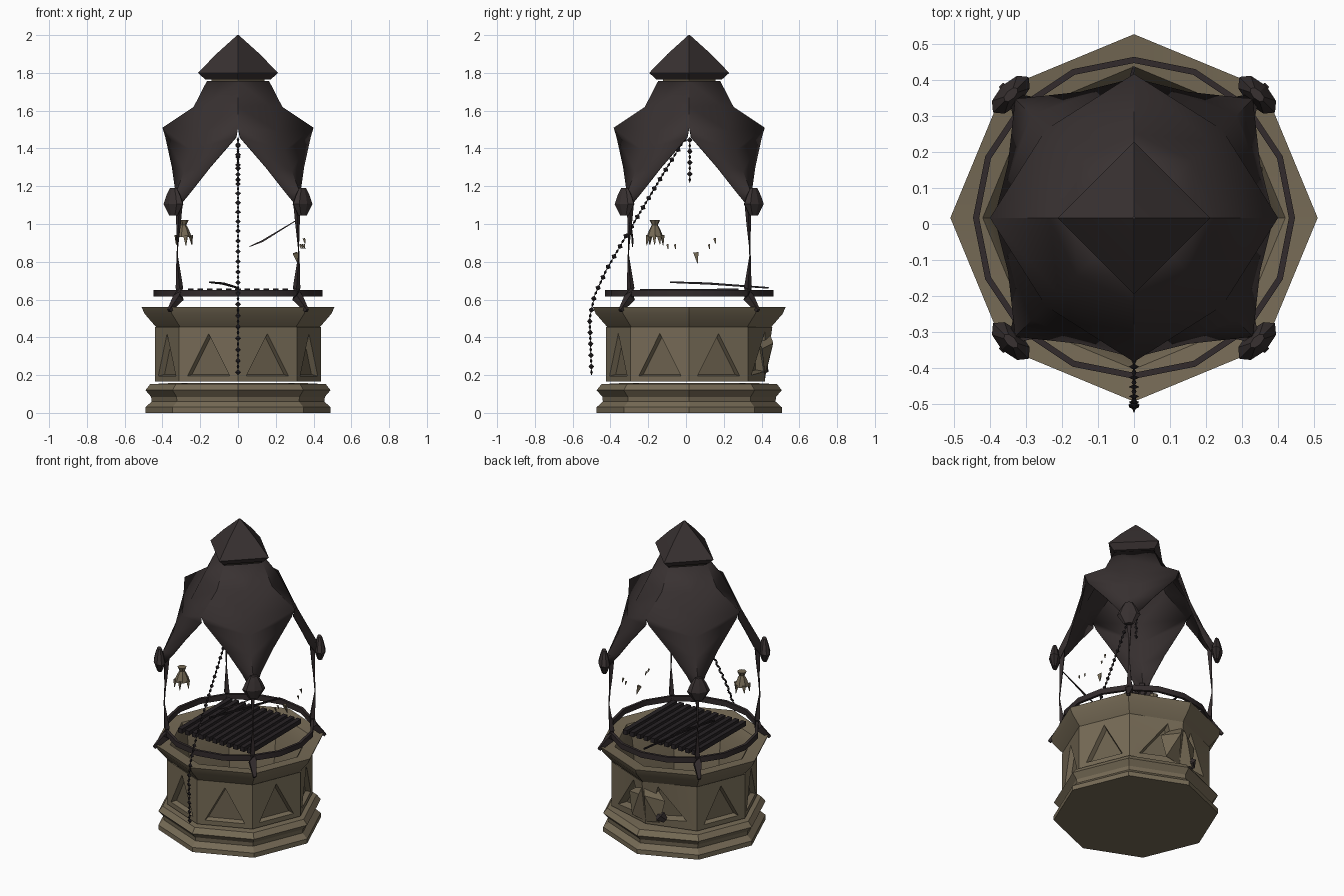
import bpy, bmesh, math, random
from mathutils import Vector, Matrix

random.seed(4)
if "Cube" in bpy.data.objects:
    bpy.data.objects.remove(bpy.data.objects["Cube"])

CY = 0.017  # centre line of the well


def material(name, rgb):
    m = bpy.data.materials.new(name)
    m.use_nodes = True
    m.diffuse_color = (*rgb, 1)
    bsdf = next(n for n in m.node_tree.nodes if n.type == 'BSDF_PRINCIPLED')
    bsdf.inputs["Base Color"].default_value = (*rgb, 1)
    bsdf.inputs["Roughness"].default_value = 0.9
    return m


STONE = material("brown_stone", (0.18, 0.145, 0.092))
PANEL = material("shaded_stone", (0.15, 0.121, 0.077))
CLOTH = material("dark_cloth", (0.04, 0.031, 0.031))
HOOP = material("worn_iron", (0.032, 0.024, 0.025))
IRON = material("black_iron", (0.02, 0.016, 0.018))


def build(name, verts, faces, mats, angle=30, offset=(0, CY, 0), indices=None):
    bm = bmesh.new()
    vs = [bm.verts.new(Vector(v) + Vector(offset)) for v in verts]
    for i, f in enumerate(faces):
        face = bm.faces.new([vs[j] for j in f])
        face.material_index = indices[i] if indices else 0
    bmesh.ops.remove_doubles(bm, verts=bm.verts, dist=0.0005)
    bmesh.ops.recalc_face_normals(bm, faces=bm.faces)
    me = bpy.data.meshes.new(name)
    bm.to_mesh(me)
    bm.free()
    for m in mats:
        me.materials.append(m)
    ob = bpy.data.objects.new(name, me)
    bpy.context.collection.objects.link(ob)
    if angle:
        bpy.ops.object.select_all(action='DESELECT')
        ob.select_set(True)
        bpy.context.view_layer.objects.active = ob
        bpy.ops.object.shade_smooth_by_angle(angle=math.radians(angle))
    return ob


def polar(r, a, z):
    return Vector((r * math.cos(a), r * math.sin(a), z))


def lathe(name, profile, n, mat, ends=(True, True), angle=30, offset=(0, CY, 0), loop=False):
    """Spin (radius, height) pairs into an n-sided shell."""
    verts = [polar(r, math.tau * k / n, z) for r, z in profile for k in range(n)]
    rows = len(profile)
    faces = [(i * n + k, i * n + (k + 1) % n, (i + 1) % rows * n + (k + 1) % n, (i + 1) % rows * n + k)
             for i in range(rows if loop else rows - 1) for k in range(n)]
    if ends[0]:
        faces.append(tuple(range(n)))
    if ends[1]:
        faces.append(tuple(range((rows - 1) * n, rows * n)))
    return build(name, verts, faces, [mat], angle, offset)


def strut_data(path, n):
    """Vertices and faces of a tapered rod through (point, radius) pairs."""
    verts, faces = [], []
    for i, (p, r) in enumerate(path):
        a = Vector(path[max(i - 1, 0)][0])
        b = Vector(path[min(i + 1, len(path) - 1)][0])
        q = (b - a).to_track_quat('Z', 'Y')
        verts += [Vector(p) + q @ polar(r, math.tau * (k + 0.5) / n, 0) for k in range(n)]
    for i in range(len(path) - 1):
        faces += [(i * n + k, i * n + (k + 1) % n, i * n + n + (k + 1) % n, i * n + n + k) for k in range(n)]
    faces += [tuple(range(n)), tuple(range(len(verts) - n, len(verts)))]
    return verts, faces


def struts(name, paths, mat, n=4, **kw):
    verts, faces = [], []
    for p in paths:
        v, f = strut_data(p, n)
        faces += [tuple(j + len(verts) for j in t) for t in f]
        verts += v
    return build(name, verts, faces, [mat], **kw)


# Stepped plinth and flared rim with its shaft
lathe("plinth", [(.49, 0), (.49, .03), (.457, .06), (.46, .085), (.49, .12), (.465, .152), (.37, .157)], 8, STONE)
lathe("rim", [(.43, .45), (.495, .525), (.51, .56), (.42, .55), (.38, .48), (.35, .2)], 8, STONE, ends=(False, True))


# Octagonal drum with a sunken triangle on each side; the back corner is broken and pushed in
def corner(k, z):
    dent = .04 * (.455 - z) / .29 if k == 2 else 0
    return polar(.44 - dent, math.tau * k / 8, z)


verts, faces, idx = [], [], []
for k in range(8):
    broken = k in (1, 2)
    inward = polar(-.05 if broken else -.03, math.tau * (k + .5) / 8, 0)

    def spot(t, z, k=k):
        return corner(k, z).lerp(corner((k + 1) % 8, z), t)
    tri = [spot(.14, .195), spot(.86, .195), spot(.5, .42)]
    if broken:
        near, far = (.93, .2) if k == 1 else (.07, .8)
        tri = [spot(min(near, far), .2), spot(max(near, far), .22), spot((near + .5) / 2, .43)]
    mid = sum(tri, Vector()) / 3
    deep = [p.lerp(mid, .12) + inward for p in tri]
    b = len(verts)
    verts += [spot(0, .165), spot(1, .165), spot(1, .455), spot(0, .455)] + tri + deep
    new = [(0, 1, 5, 4), (1, 2, 6, 5), (2, 3, 6), (3, 0, 4, 6), (4, 5, 8, 7), (5, 6, 9, 8), (6, 4, 7, 9), (7, 8, 9)]
    faces += [tuple(b + j for j in f) for f in new]
    idx += [0] * 7 + [1]
n = len(verts)
verts += [corner(k, .165) for k in range(8)]
faces.append(tuple(range(n, n + 8)))
idx.append(0)
build("drum", verts, faces, [STONE, PANEL], 20, indices=idx)

# Loosened slabs leaning out of the broken back corner, with dark rubble between
slab = [(0, .42, .44), (.02, .445, .37), (.1, .4, .2), (0, .4, .18), (.05, .36, .4), (.13, .385, .34)]
slab_faces = [(0, 1, 5, 4), (1, 2, 5), (0, 3, 2, 1), (0, 4, 3), (3, 4, 5, 2)]
for side, name in ((1, "loose_slab_left"), (-1, "loose_slab_right")):
    build(name, [(x * side, y, z) for x, y, z in slab], slab_faces, [STONE], 0)
struts("rubble", [[((-.12, .375, .21), .02), ((-.1, .39, .235), .035), ((-.07, .385, .25), .015)]],
       CLOTH, n=5, angle=0)

# Iron hoop above the rim
lathe("hoop", [(.43, .615), (.447, .615), (.447, .65), (.43, .65)], 16, HOOP, ends=(False, False), loop=True)

# Grate over the opening
bars = [[((x, -.26, .64), .021), ((x, .26, .643), .021)] for x in [-.25 + .05 * i for i in range(11)]]
bars += [[((-.26, y, .632), .009), ((.26, y, .632), .009)] for y in (-.18, .18)]
bars.append([((-.15, -.1, .692), .006), ((-.08, .1, .685), .008), ((0, .42, .662), .006)])
struts("grate", bars, IRON, angle=0)

# Four thin posts with splayed feet
posts = []
for sx in (-1, 1):
    for sy in (-1, 1):
        shape = [(.365, .54, .012), (.315, .61, .03), (.31, .66, .02), (.322, .83, .004),
                 (.315, 1.0, .012), (.31, 1.16, .022)]
        posts.append([((sx * d, sy * d, z), r) for d, z, r in shape])
struts("posts", posts, HOOP, angle=0)
struts("fallen_rod", [[((.06, -.3, .88), .003), ((.13, -.3, .91), .007), ((.31, -.31, 1.02), .003)]], HOOP, angle=0)

# Draped canopy: each octant runs from an arch edge to a corner fold
edge = [(.165, 0, 1.756), (.235, 0, 1.62), (.4, 0, 1.51), (.385, .012, 1.46), (.35, .15, 1.3),
        (.33, .25, 1.17), (.335, .305, 1.1)]
fold = [(.085, 1.756), (.16, 1.63), (.21, 1.49), (.245, 1.39), (.285, 1.28), (.33, 1.16), (.35, 1.1)]
verts, faces = [], []
for k in range(4):
    rot = Matrix.Rotation(math.tau * k / 4, 3, 'Z')
    for swap in (False, True):
        b = len(verts)
        for (x, y, z), (d, dz) in zip(edge, fold):
            verts.append(rot @ Vector((y, x, z) if swap else (x, y, z)))
            verts.append(rot @ Vector((d, d, dz)))
        faces += [(b + 2 * i, b + 2 * i + 1, b + 2 * i + 3, b + 2 * i + 2) for i in range(len(edge) - 1)]
canopy = build("canopy", verts, faces, [CLOTH], 38)
mod = canopy.modifiers.new("thickness", 'SOLIDIFY')
mod.thickness = 0.006

# Gathered, flattened knots fanning out at the canopy corners
for sx, sn in ((-1, "right"), (1, "left")):
    for sy, yn in ((-1, "front"), (1, "back")):
        knot = lathe(f"knot_{yn}_{sn}", [(.025, 1.19), (.05, 1.15), (.07, 1.105), (.03, 1.045)], 8, CLOTH,
                     offset=(0, 0, 0))
        knot.location = (sx * .342, CY + sy * .342, 0)
        knot.rotation_euler.z = math.atan2(sy, sx)
        knot.scale.x = .5

# Peaked cap on a small stone collar
lathe("collar", [(.14, 1.75), (.14, 1.77)], 4, STONE, angle=0)
lathe("cap", [(.172, 1.764), (.212, 1.8), (.115, 1.9), (.004, 2.0)], 4, CLOTH, angle=40)


# Chain of alternating flat links
def chain(name, points):
    pts = [Vector(p) for p in points]
    links, verts, faces = [], [], []
    for a, b in zip(pts, pts[1:]):
        count = max(1, round((b - a).length / .03))
        links += [(a.lerp(b, (i + .5) / count), (b - a).normalized()) for i in range(count)]
    for i, (c, d) in enumerate(links):
        q = d.to_track_quat('Z', 'Y')
        wide, thin = (.015, .007) if i % 2 else (.007, .015)
        n = len(verts)
        verts += [c + q @ Vector(v) for v in ((0, 0, -.017), (wide, 0, 0), (0, thin, 0), (-wide, 0, 0),
                                              (0, -thin, 0), (0, 0, .017))]
        for k in range(4):
            s, t = n + 1 + k, n + 1 + (k + 1) % 4
            faces += [(n, s, t), (n + 5, s, t)]
    build(name, verts, faces, [IRON], 0, offset=(0, 0, 0))


chain("long_chain", [(0, 0, 1.46), (0, -.1, 1.3), (0, -.31, .95), (0, -.42, .76), (0, -.485, .62),
                     (0, -.51, .5), (0, -.5, .2)])
chain("short_chain", [(0, .02, 1.46), (0, .02, 1.22)])

# Small tied bag with a ragged hem, and drifting scraps
lathe("bag", [(.028, 1.02), (.016, .995), (.03, .97), (.046, .93)], 7, STONE, ends=(True, False),
      offset=(-.29, -.165, 0))
hem = []
for k in range(5):
    a = math.tau * k / 5
    hem.append([(polar(.04, a, .94), .014), (polar(.046, a, .885 + .02 * random.random()), .002)])
struts("bag_hem", hem, STONE, n=3, angle=0, offset=(-.29, -.165, 0))
scraps = []
for x, y, z, s in ((.305, .05, .82, .028), (.35, .15, .91, .014), (.35, .12, .88, .012),
                   (.34, -.1, .88, .012), (.33, -.06, .88, .012)):
    scraps.append([((x, y, z + s), s * .6), ((x + s * .4, y + s * .4, z - s), .002)])
struts("scraps", scraps, STONE, n=3, angle=0, offset=(0, 0, 0))
